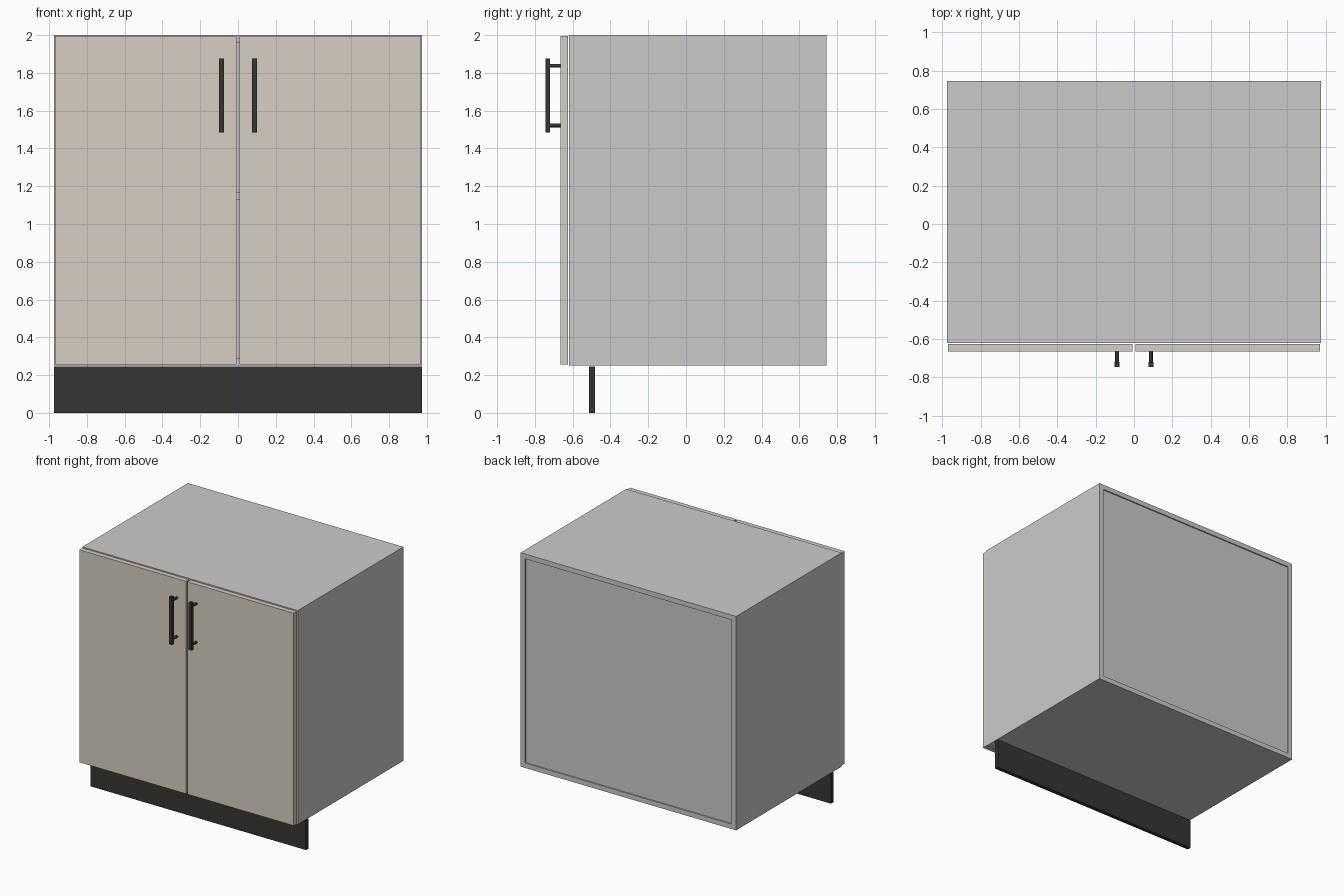
import bpy, bmesh
from mathutils import Matrix, Vector

if "Cube" in bpy.data.objects:
    bpy.data.objects.remove(bpy.data.objects["Cube"])


def material(name, rgb):
    m = bpy.data.materials.new(name)
    m.diffuse_color = (*rgb, 1)
    m.use_nodes = True
    m.node_tree.nodes["Principled BSDF"].inputs["Base Color"].default_value = m.diffuse_color
    return m


beige = material("door_beige", (0.67, 0.62, 0.54))
dark = material("dark_metal", (0.035, 0.035, 0.033))


def add_object(name, bm, mat):
    mesh = bpy.data.meshes.new(name)
    bm.to_mesh(mesh)
    bm.free()
    if mat:
        mesh.materials.append(mat)
    ob = bpy.data.objects.new(name, mesh)
    bpy.context.collection.objects.link(ob)
    return ob


def add_box(bm, lo, hi):
    lo, hi = Vector(lo), Vector(hi)
    bmesh.ops.create_cube(bm, size=1, matrix=Matrix.Translation((lo + hi) / 2)
                          @ Matrix.Diagonal((*(hi - lo), 1)))


def box(name, lo, hi, mat=None):
    bm = bmesh.new()
    add_box(bm, lo, hi)
    return add_object(name, bm, mat)


W, T = 0.975, 0.04              # half width, board thickness
FRONT, BACK = -0.62, 0.745
BOTTOM, TOP = 0.25, 2.0
INNER = W - T

# Carcass boards between the sides
box("bottom_board", (-INNER, FRONT, BOTTOM), (INNER, BACK, BOTTOM + T))
box("top_board", (-INNER, FRONT, TOP - T), (INNER, BACK, TOP))
box("shelf", (-INNER, FRONT + 0.03, 1.13), (INNER, BACK - 0.03, 1.17))

# Back panel, slightly recessed
box("back_panel", (-INNER, BACK - 0.03, BOTTOM + T), (INNER, BACK - 0.01, TOP - T))

# Plinth set back under the doors
box("plinth", (-W, -0.513, 0), (W, -0.481, BOTTOM - 0.004), dark)

for side, s in (("left", -1), ("right", 1)):
    # Side panel
    xs = sorted((s * INNER, s * W))
    box(side + "_side_panel", (xs[0], FRONT, BOTTOM), (xs[1], BACK, TOP))

    # Door
    xs = sorted((s * 0.007, s * 0.97))
    box(side + "_door", (xs[0], -0.665, 0.256), (xs[1], -0.626, 1.994), beige)

    # Bar handle with two round posts
    bm = bmesh.new()
    x = s * 0.088
    add_box(bm, (x - 0.013, -0.745, 1.485), (x + 0.013, -0.719, 1.875))
    for z in (1.522, 1.838):
        bmesh.ops.create_cone(
            bm, cap_ends=True, segments=16, radius1=0.01, radius2=0.01, depth=0.058,
            matrix=Matrix.Translation((x, -0.693, z)) @ Matrix.Rotation(1.5707963, 4, 'X'))
    handle = add_object(side + "_handle", bm, dark)
    bpy.context.view_layer.objects.active = handle
    handle.select_set(True)
    bpy.ops.object.shade_smooth_by_angle()
    handle.select_set(False)
